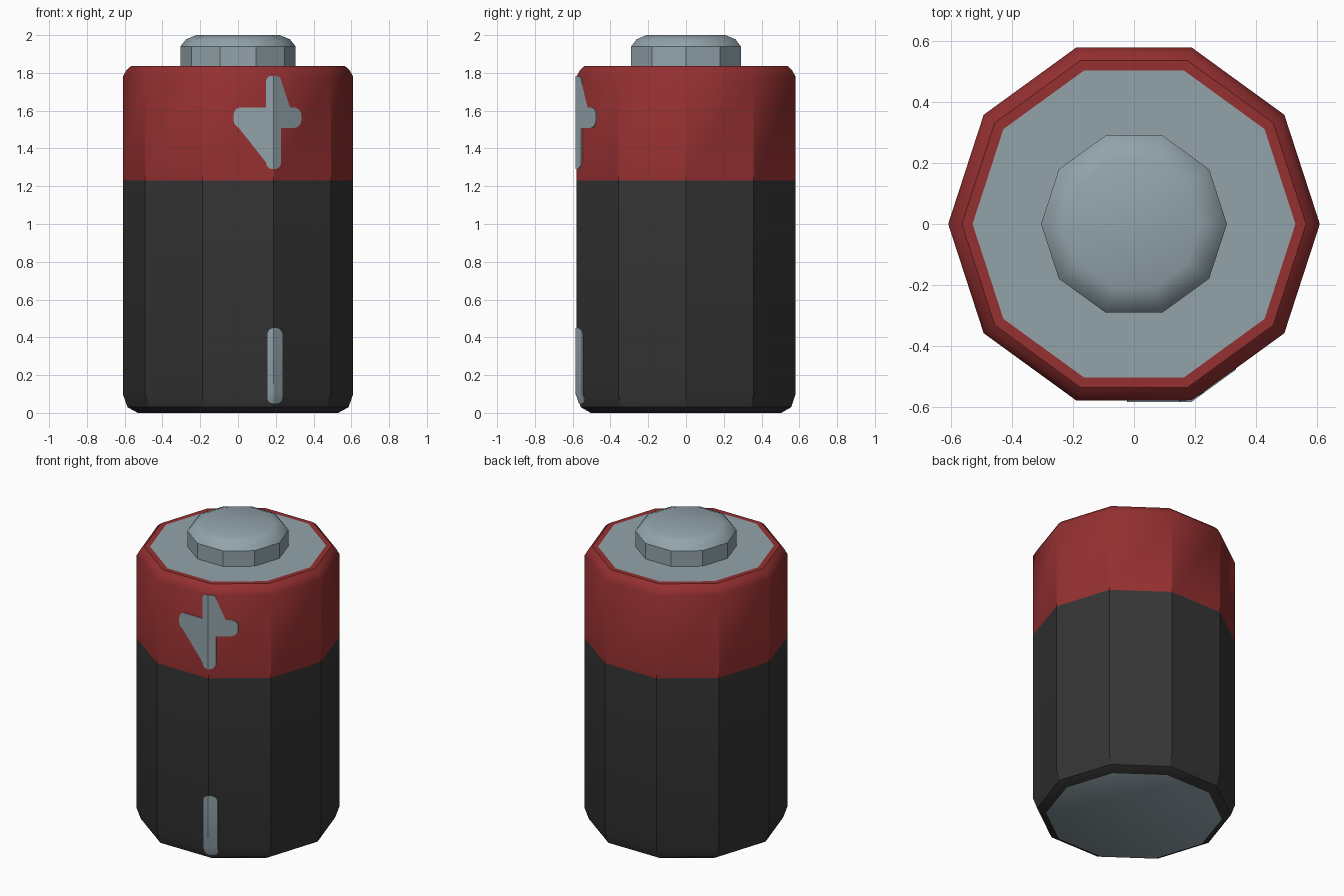
import bpy, bmesh, math
from mathutils import Vector

if "Cube" in bpy.data.objects:
    bpy.data.objects.remove(bpy.data.objects["Cube"])

SIDES = 10
R = 0.61


def material(name, rgb):
    m = bpy.data.materials.new(name)
    m.diffuse_color = (*rgb, 1)
    m.use_nodes = True
    m.node_tree.nodes["Principled BSDF"].inputs["Base Color"].default_value = m.diffuse_color
    return m


BLACK = material("black casing", (0.036, 0.036, 0.036))
RED = material("red band", (0.30, 0.029, 0.030))
STEEL = material("grey metal", (0.29, 0.37, 0.41))


def finish(name, bm, mats):
    mesh = bpy.data.meshes.new(name)
    bm.normal_update()
    bm.to_mesh(mesh)
    bm.free()
    ob = bpy.data.objects.new(name, mesh)
    bpy.context.collection.objects.link(ob)
    for m in mats:
        mesh.materials.append(m)
    bpy.ops.object.select_all(action='DESELECT')
    ob.select_set(True)
    bpy.context.view_layer.objects.active = ob
    bpy.ops.object.shade_smooth_by_angle(angle=math.radians(32))
    return ob


def lathe(profile, cap_bottom=True):
    """Ten-sided body from (radius, height) rings, closed with end faces."""
    bm = bmesh.new()
    rings = [[bm.verts.new((r * math.cos(k * math.tau / SIDES),
                            r * math.sin(k * math.tau / SIDES), z))
              for k in range(SIDES)] for r, z in profile]
    for a, b in zip(rings, rings[1:]):
        for k in range(SIDES):
            n = (k + 1) % SIDES
            bm.faces.new((a[k], a[n], b[n], b[k]))
    bm.faces.new(rings[-1])
    if cap_bottom:
        bm.faces.new(rings[0][::-1])
    return bm


# Casing: black below, red above, metal end faces
body = lathe([(0.53, 0), (0.585, 0.03), (R, 0.10), (R, 1.23),
              (R, 1.78), (0.59, 1.815), (0.565, 1.837), (0.53, 1.837)])
body.normal_update()
for f in body.faces:
    if abs(f.normal.z) > 0.99 and len(f.verts) == SIDES:
        f.material_index = 2
    elif f.calc_center_median().z > 1.23:
        f.material_index = 1
finish("battery_casing", body, [BLACK, RED, STEEL])

# Positive terminal button
finish("terminal_button", lathe([(0.305, 1.83), (0.305, 1.94), (0.275, 1.978),
                                 (0.22, 2.0)], False), [STEEL])

# Marks wrap around the casing edge at -72 degrees
EDGE_X = R * math.cos(math.radians(72))
FRONT_Y = -R * math.sin(math.radians(72))


def wrap_y(x, z):
    """Front surface of the casing at x, following the lower bevel."""
    s = 1 - max(0, 0.10 - z) / 0.07 * (0.025 / R)
    y = FRONT_Y * s
    ex = EDGE_X * s
    if x > ex:
        y += (x - ex) * math.tan(math.radians(36))
    return y - 0.004


def arm_end(tip, direction, half, rad):
    """Rounded end of a bar, counterclockwise, as (x, z) points."""
    d = Vector(direction)
    side = Vector((d.y, -d.x))
    pts = []
    for sgn in (1, -1):
        c = Vector(tip) - d * rad + side * sgn * (half - rad)
        for i in range(5):
            t = math.radians(22.5 * (i if sgn > 0 else 4 - i))
            pts.append(c + d * rad * math.sin(t) + side * sgn * rad * math.cos(t))
    return pts


def mark(name, outline):
    bm = bmesh.new()
    bm.faces.new([bm.verts.new((p[0], 0, p[1])) for p in outline])
    bmesh.ops.triangulate(bm, faces=bm.faces[:])
    for co, no in (((EDGE_X, 0, 0), (1, 0, 0)), ((0, 0, 0.10), (0, 0, 1))):
        bmesh.ops.bisect_plane(bm, geom=bm.verts[:] + bm.edges[:] + bm.faces[:],
                               plane_co=co, plane_no=no, dist=1e-5)
    for v in bm.verts:
        v.co.y = wrap_y(v.co.x, v.co.z)
    # Rim back into the casing
    rim = bmesh.ops.extrude_edge_only(bm, edges=[e for e in bm.edges if e.is_boundary])
    for v in rim["geom"]:
        if isinstance(v, bmesh.types.BMVert):
            v.co.y += 0.007
    bmesh.ops.recalc_face_normals(bm, faces=bm.faces[:])
    if sum(f.normal.y * f.calc_area() for f in bm.faces) > 0:
        bmesh.ops.reverse_faces(bm, faces=bm.faces[:])
    finish(name, bm, [STEEL])


# Plus mark
cx, cz, hv, hh = EDGE_X, 1.563, 0.04, 0.055
plus = (arm_end((0.335, cz), (1, 0), hh, 0.04) + [(cx + hv, cz + hh)]
        + arm_end((cx, 1.783), (0, 1), hv, 0.025) + [(cx - hv, cz + hh)]
        + arm_end((-0.023, cz), (-1, 0), hh, 0.04) + [(cx - hv, cz - hh)]
        + arm_end((cx, 1.29), (0, -1), hv, 0.036) + [(cx + hv, cz - hh)])
mark("plus_mark", plus)

# Minus mark
mark("minus_mark", arm_end((0.195, 0.45), (0, 1), 0.04, 0.036)
     + arm_end((0.195, 0.05), (0, -1), 0.04, 0.03))
